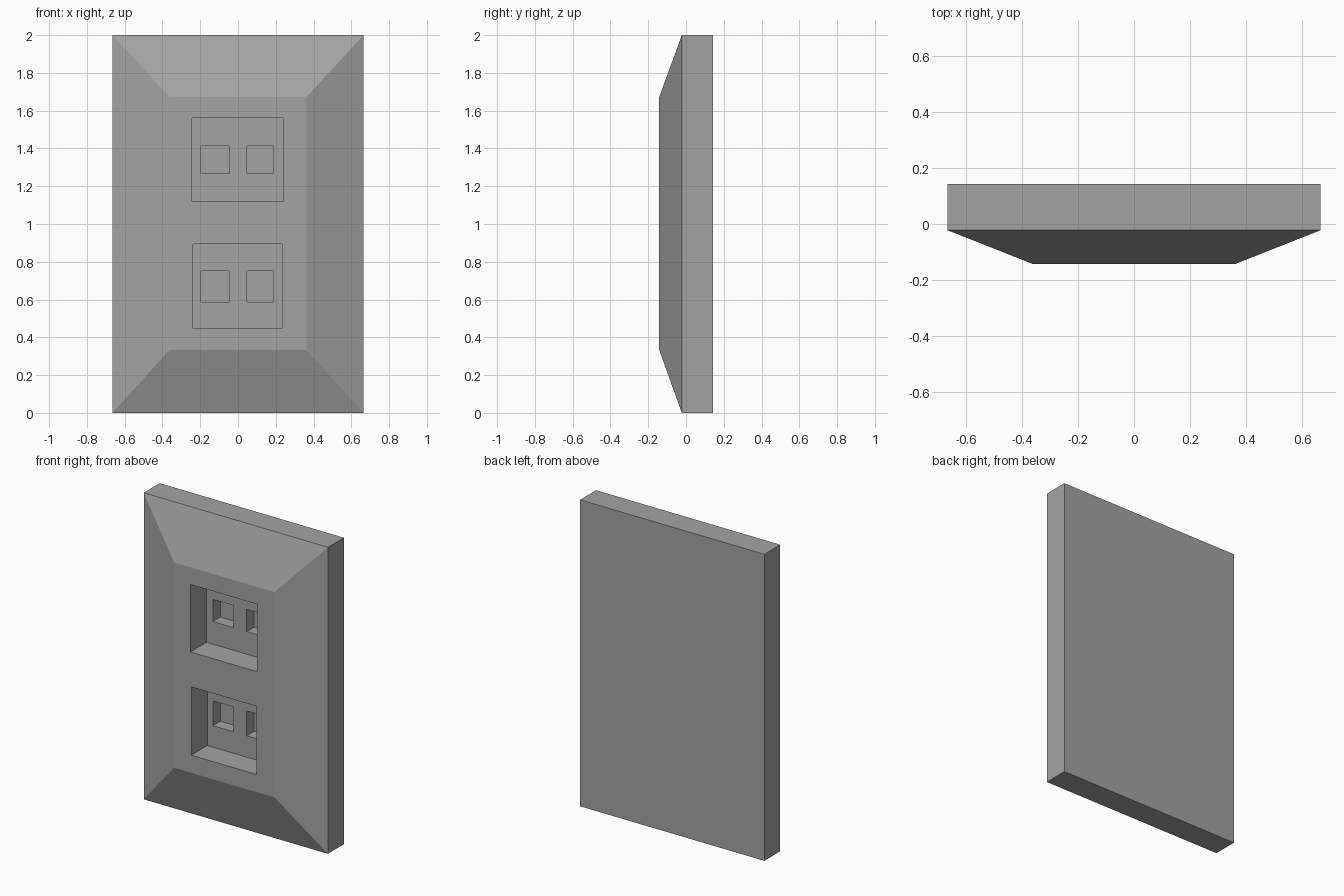
import bpy
import bmesh

cube = bpy.data.objects.get("Cube")
if cube:
    bpy.data.objects.remove(cube, do_unlink=True)

# Single plain grey
grey = bpy.data.materials.new("grey")
grey.use_nodes = True
colour = (0.37, 0.37, 0.37, 1)
grey.diffuse_color = colour
grey.node_tree.nodes["Principled BSDF"].inputs["Base Color"].default_value = colour

BACK, SHOULDER, FRONT = 0.142, -0.022, -0.142
POCKET_FLOOR, HOLE_FLOOR = 0.023, 0.1


def loft(name, sections):
    """Solid through rectangles given as (y, x0, x1, z0, z1), back to front."""
    bm = bmesh.new()
    rings = [[bm.verts.new(p) for p in ((x0, y, z0), (x1, y, z0), (x1, y, z1), (x0, y, z1))]
             for y, x0, x1, z0, z1 in sections]
    for a, b in zip(rings, rings[1:]):
        for i in range(4):
            j = (i + 1) % 4
            bm.faces.new((a[i], a[j], b[j], b[i]))
    bm.faces.new(rings[0])
    bm.faces.new(rings[-1])
    bmesh.ops.recalc_face_normals(bm, faces=bm.faces)
    mesh = bpy.data.meshes.new(name)
    bm.to_mesh(mesh)
    bm.free()
    mesh.materials.append(grey)
    obj = bpy.data.objects.new(name, mesh)
    bpy.context.collection.objects.link(obj)
    return obj


def cut(target, name, rect, y_front, y_floor):
    """Sink a rectangular recess into the target."""
    cutter = loft(name, [(y_floor, *rect), (y_front, *rect)])
    cutter.hide_render = True
    mod = target.modifiers.new(name, "BOOLEAN")
    mod.operation = "DIFFERENCE"
    mod.solver = "EXACT"
    mod.object = cutter
    bpy.context.view_layer.objects.active = target
    bpy.ops.object.modifier_apply(modifier=name)
    bpy.data.objects.remove(cutter, do_unlink=True)


# Slab with a sloped border rising to a flat front
plate = loft("wall_plate", [
    (BACK, -0.665, 0.665, 0, 2),
    (SHOULDER, -0.665, 0.665, 0, 2),
    (FRONT, -0.362, 0.362, 0.333, 1.672),
])

# Two deep pockets, each with a pair of small square holes in its floor
pockets = {
    "upper": ((-0.243, 0.238, 1.12, 1.56), (1.268, 1.412)),
    "lower": ((-0.238, 0.233, 0.448, 0.893), (0.588, 0.75)),
}
for level, (rect, hole_z) in pockets.items():
    cut(plate, level + "_pocket", rect, FRONT - 0.1, POCKET_FLOOR)
    for side, hole_x in (("right", (-0.197, -0.048)), ("left", (0.047, 0.187))):
        cut(plate, f"{level}_{side}_hole", (*hole_x, *hole_z), POCKET_FLOOR - 0.05, HOLE_FLOOR)
